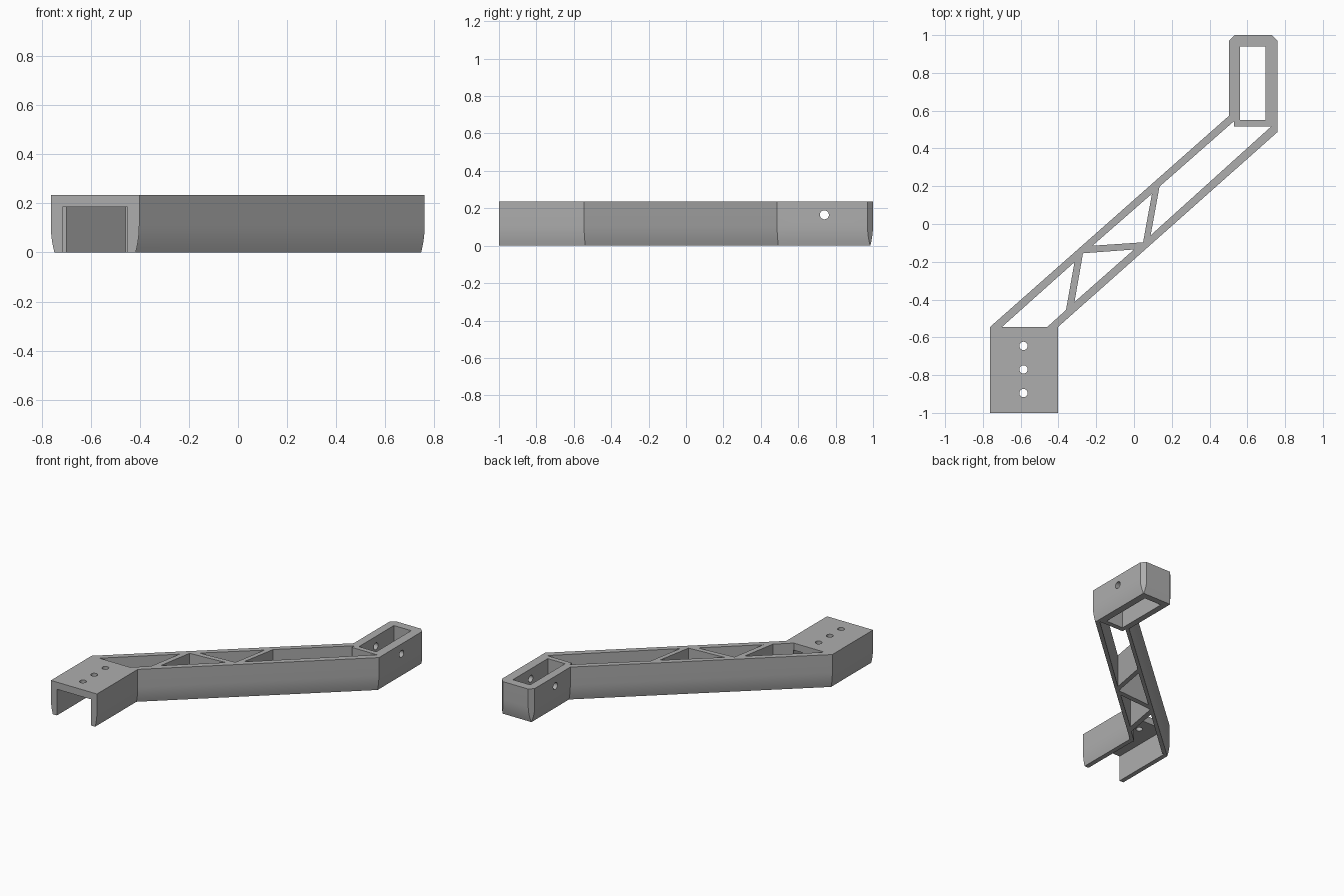
import bpy, bmesh, math
from mathutils import Vector, Matrix

cube = bpy.data.objects.get("Cube")
if cube:
    bpy.data.objects.remove(cube, do_unlink=True)

HEIGHT = 0.235

grey = bpy.data.materials.new("plain grey")
grey.use_nodes = True
colour = (0.42, 0.42, 0.42, 1)
grey.diffuse_color = colour
grey.node_tree.nodes["Principled BSDF"].inputs["Base Color"].default_value = colour


def inset(points, amounts):
    """Move every edge of a counter-clockwise outline inwards by its own amount."""
    lines = []
    for i, a in enumerate(points):
        d = (points[(i + 1) % len(points)] - a).normalized()
        lines.append((a + Vector((-d.y, d.x)) * amounts[i], d))
    result = []
    for i, (p, d) in enumerate(lines):
        q, e = lines[i - 1]
        t = (p - q).cross(d) / e.cross(d)
        result.append(q + e * t)
    return result


def loft(name, rings):
    """Solid through a stack of (outline, z) rings."""
    bm = bmesh.new()
    loops = [[bm.verts.new((p[0], p[1], z)) for p in ring] for ring, z in rings]
    for low, high in zip(loops, loops[1:]):
        for i in range(len(low)):
            j = (i + 1) % len(low)
            bm.faces.new((low[i], low[j], high[j], high[i]))
    bm.faces.new(loops[0][::-1])
    bm.faces.new(loops[-1])
    bmesh.ops.recalc_face_normals(bm, faces=bm.faces)
    return finish(name, bm)


def rod(name, place, radius, depth):
    bm = bmesh.new()
    bmesh.ops.create_cone(bm, cap_ends=True, segments=32, radius1=radius,
                          radius2=radius, depth=depth, matrix=place)
    return finish(name, bm)


def finish(name, bm):
    mesh = bpy.data.meshes.new(name)
    bm.to_mesh(mesh)
    bm.free()
    mesh.materials.append(grey)
    obj = bpy.data.objects.new(name, mesh)
    bpy.context.collection.objects.link(obj)
    return obj


def rectangle(x0, x1, y0, y1):
    return [(x0, y0), (x1, y0), (x1, y1), (x0, y1)]


# Body: one outline through socket, arm and end loop, sides curving in at the bottom
outline = [Vector(p) for p in (
    (-0.762, -1), (-0.402, -1), (-0.402, -0.545), (0.76, 0.487), (0.76, 0.97),
    (0.73, 1), (0.533, 1), (0.503, 0.97), (0.503, 0.573), (-0.762, -0.545))]
# the open front and the two corner chamfers stay upright
weights = [0, 1, 1, 1, 0, 1, 0, 1, 1, 1]
rings = []
for step in range(6):
    t = step / 5
    rings.append((inset(outline, [w * 0.0145 * (1 - t) ** 2 for w in weights]), 0.11 * t))
rings.append((outline, HEIGHT))
bracket = loft("arm_bracket", rings)

# Openings between the braces, and the slot in the end loop
openings = {
    "socket_opening": [(-0.70, -0.546), (-0.46, -0.546), (-0.36, -0.455), (-0.315, -0.202)],
    "lower_brace_opening": [(-0.315, -0.413), (0.0, -0.135), (-0.27, -0.155)],
    "upper_brace_opening": [(-0.22, -0.115), (0.048, -0.097), (0.095, 0.16)],
    "long_opening": [(0.088, -0.06), (0.725, 0.515), (0.53, 0.515),
                     (0.53, 0.545), (0.135, 0.198)],
    "end_slot": rectangle(0.56, 0.695, 0.55, 0.94),
}
cutters = [loft(n, [(pts, -0.1), (pts, HEIGHT + 0.1)]) for n, pts in openings.items()]

# Channel under the socket roof
channel = rectangle(-0.715, -0.45, -1.1, -0.545)
cutters.append(loft("socket_channel", [(channel, -0.1), (channel, 0.185)]))

# Screw holes in the socket roof, and a cross hole through the end loop
for y in (-0.895, -0.77, -0.645):
    cutters.append(rod("screw_hole", Matrix.Translation((-0.585, y, HEIGHT)), 0.022, 0.2))
cross = Matrix.Translation((0.63, 0.74, 0.165)) @ Matrix.Rotation(math.pi / 2, 4, 'Y')
cutters.append(rod("cross_hole", cross, 0.024, 0.5))

for cutter in cutters:
    cutter.hide_render = True
    mod = bracket.modifiers.new(cutter.name, 'BOOLEAN')
    mod.operation = 'DIFFERENCE'
    mod.solver = 'EXACT'
    mod.object = cutter

# Bake the cuts, then drop the cutters
bpy.context.view_layer.update()
baked = bpy.data.meshes.new_from_object(
    bracket.evaluated_get(bpy.context.evaluated_depsgraph_get()))
bracket.modifiers.clear()
bracket.data = baked
for cutter in cutters:
    bpy.data.objects.remove(cutter, do_unlink=True)

bpy.ops.object.select_all(action='DESELECT')
bracket.select_set(True)
bpy.context.view_layer.objects.active = bracket
bpy.ops.object.shade_smooth_by_angle(angle=math.radians(25))
